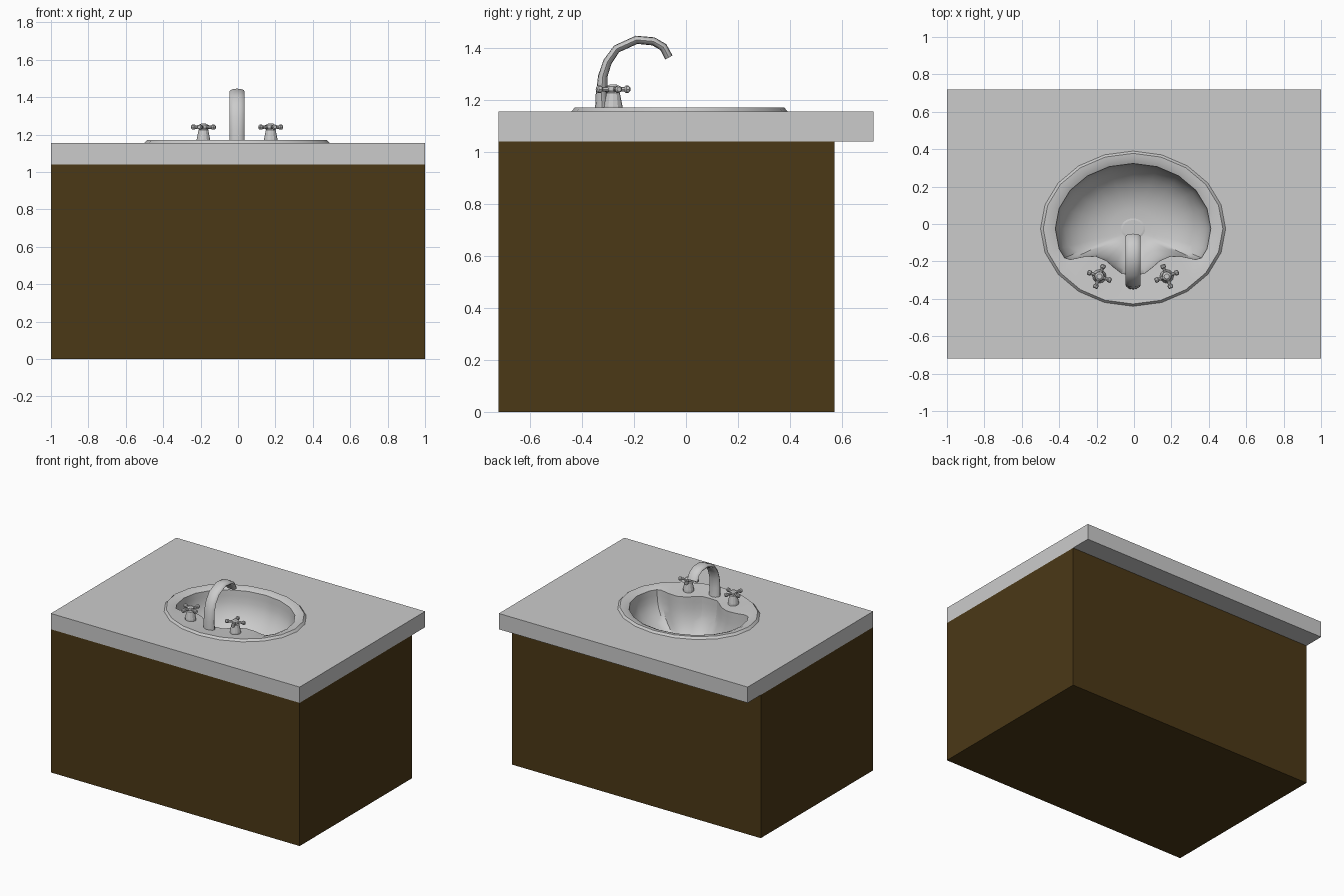
import bpy, bmesh
from math import sin, cos, pi, radians
from mathutils import Vector, Matrix

if "Cube" in bpy.data.objects:
    bpy.data.objects.remove(bpy.data.objects["Cube"])

CX, CY = -0.005, -0.025      # sink centre


def add_object(name, bm, smooth=None):
    me = bpy.data.meshes.new(name)
    bm.to_mesh(me)
    bm.free()
    ob = bpy.data.objects.new(name, me)
    bpy.context.collection.objects.link(ob)
    if smooth:
        bpy.ops.object.select_all(action='DESELECT')
        ob.select_set(True)
        bpy.context.view_layer.objects.active = ob
        bpy.ops.object.shade_smooth_by_angle(angle=radians(smooth))
    return ob


def loft(bm, rings, start=True, end=True):
    rows = [[bm.verts.new(p) for p in r] for r in rings]
    n = len(rows[0])
    for a, b in zip(rows, rows[1:]):
        for j in range(n):
            k = (j + 1) % n
            bm.faces.new((a[j], a[k], b[k], b[j]))
    if start:
        bm.faces.new(rows[0][::-1])
    if end:
        bm.faces.new(rows[-1])


def box(name, x0, x1, y0, y1, z0, z1, open_top=False):
    bm = bmesh.new()
    loft(bm, [[(x0, y0, z), (x1, y0, z), (x1, y1, z), (x0, y1, z)] for z in (z0, z1)],
         end=not open_top)
    return add_object(name, bm)


def ellipse(rx, ry, z, n=20):
    return [Vector((CX + rx * cos(2 * pi * i / n), CY + ry * sin(2 * pi * i / n), z))
            for i in range(n)]


def oval40(s, z):
    # 20-sided oval with every edge split in half
    pts = ellipse(0.495 * s, 0.415 * s, z)
    out = []
    for i, p in enumerate(pts):
        out += [p, (p + pts[(i + 1) % 20]) / 2]
    return out


# cabinet
cabinet = box("cabinet", -1, 1, -0.72, 0.57, 0, 1.04, open_top=True)
wood = bpy.data.materials.new("dark_wood")
wood.diffuse_color = (0.07, 0.04, 0.008, 1)
wood.use_nodes = True
wood.node_tree.nodes["Principled BSDF"].inputs["Base Color"].default_value = wood.diffuse_color
cabinet.data.materials.append(wood)

# countertop with oval hole
counter = box("countertop", -1, 1, -0.72, 0.72, 1.04, 1.155)
bm = bmesh.new()
loft(bm, [ellipse(0.46, 0.385, z) for z in (0.95, 1.25)])
cutter = add_object("sink_hole_cutter", bm)
cutter.hide_render = True
cutter.hide_set(True)
mod = counter.modifiers.new("sink_hole", 'BOOLEAN')
mod.operation = 'DIFFERENCE'
mod.solver = 'EXACT'
mod.object = cutter

# basin opening: oval in front, wavy tap ledge at the back
opening = oval40(0.84, 0)
ledge = [(0, -.245), (.06, -.24), (.105, -.205), (.145, -.17), (.2, -.147),
         (.265, -.15), (.335, -.165)]
for k, (x, y) in enumerate(ledge):
    for s in (1, -1):
        opening[30 + s * k] = Vector((CX + s * x, CY + y, 0))


def bowl_ring(t, z):
    drain = ellipse(0.065, 0.055, 0, 40)
    return [d.lerp(p, t) + Vector((0, 0, z)) for d, p in zip(drain, opening)]


# sink: rim, ledge, lip and bowl
rings = [oval40(1, 1.155), oval40(0.97, 1.17), oval40(0.9, 1.167),
         bowl_ring(1, 1.155), bowl_ring(0.99, 1.115)]
for i in range(1, 10):
    a = i * pi / 18
    rings.append(bowl_ring(0.99 * cos(a), 1.115 - 0.255 * sin(a)))
bm = bmesh.new()
loft(bm, rings, start=False, end=False)
add_object("sink_basin", bm, 30)

# drain
bm = bmesh.new()
loft(bm, [ellipse(0.065, 0.055, 0.86, 40), ellipse(0.055, 0.046, 0.862, 40)], start=False)
add_object("drain", bm)

# spout: flattened tube along an arch (y, z, half thickness)
path = [(-.322, 1.155, .028), (-.325, 1.22, .022), (-.32, 1.29, .018), (-.302, 1.345, .017),
        (-.267, 1.395, .016), (-.19, 1.43, .016), (-.125, 1.424, .016),
        (-.087, 1.402, .016), (-.066, 1.362, .016)]
rings = []
for i, (y, z, h) in enumerate(path):
    a, b = path[max(i - 1, 0)], path[min(i + 1, len(path) - 1)]
    t = Vector((0, b[0] - a[0], b[1] - a[1])).normalized()
    v = t.cross(Vector((1, 0, 0)))
    rings.append([Vector((CX + 0.041 * cos(q * pi / 6), y, z)) + v * h * sin(q * pi / 6)
                  for q in range(12)])
bm = bmesh.new()
loft(bm, rings)
add_object("spout", bm, 40)


def turned(bm, profile, n, matrix):
    loft(bm, [[matrix @ Vector((r * cos(2 * pi * i / n), r * sin(2 * pi * i / n), z))
               for i in range(n)] for r, z in profile])


# cross-shaped tap handles
for side, name in ((-1, "left_tap"), (1, "right_tap")):
    centre = Matrix.Translation((CX + side * 0.18, -0.28, 0))
    bm = bmesh.new()
    turned(bm, [(.037, 1.155), (.036, 1.175), (.026, 1.225), (.019, 1.23), (.024, 1.238),
                (.024, 1.25), (.014, 1.258)], 12, centre)
    for k in range(4):
        m = (centre @ Matrix.Translation((0, 0, 1.24))
             @ Matrix.Rotation(side * radians(20) + k * pi / 2, 4, 'Z')
             @ Matrix.Rotation(pi / 2, 4, 'Y'))
        turned(bm, [(.008, .01), (.009, .045), (.014, .05), (.014, .063), (.009, .068)], 8, m)
    add_object(name, bm)
